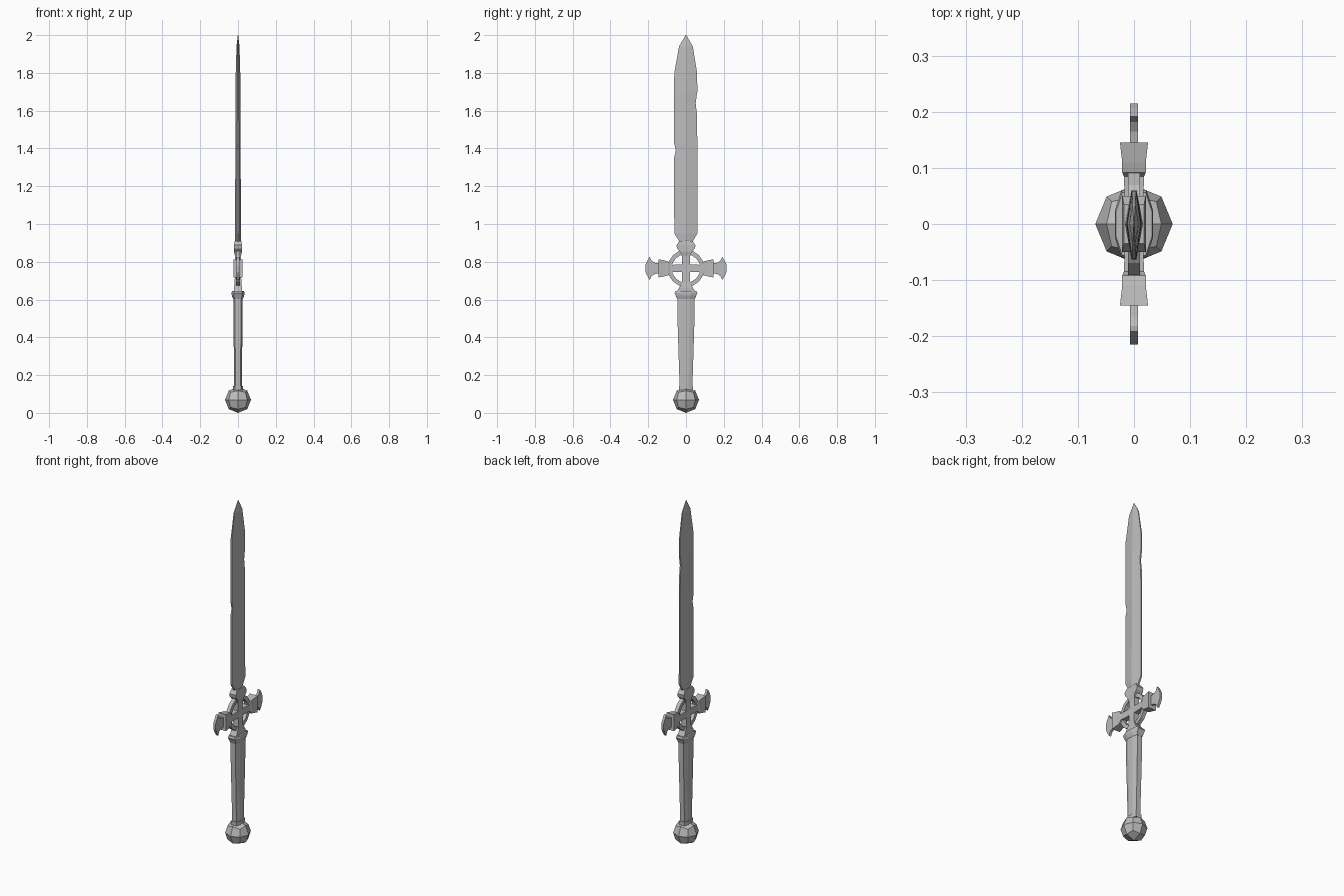
import bpy, bmesh, math
from mathutils import Vector

cube = bpy.data.objects.get("Cube")
if cube:
    bpy.data.objects.remove(cube, do_unlink=True)

steel = bpy.data.materials.new("grey steel")
steel.use_nodes = True
grey = (0.5, 0.5, 0.5, 1)
steel.diffuse_color = grey
steel.node_tree.nodes["Principled BSDF"].inputs["Base Color"].default_value = grey

GUARD_Z = 0.765


def finish(name, bm):
    bmesh.ops.remove_doubles(bm, verts=bm.verts, dist=0.0001)
    bmesh.ops.recalc_face_normals(bm, faces=bm.faces)
    mesh = bpy.data.meshes.new(name)
    bm.to_mesh(mesh)
    bm.free()
    mesh.materials.append(steel)
    obj = bpy.data.objects.new(name, mesh)
    bpy.context.collection.objects.link(obj)
    return obj


def loft(name, rings, closed=False):
    """Skin a list of equal-length point rings."""
    bm = bmesh.new()
    loops = [[bm.verts.new(p) for p in ring] for ring in rings]
    n = len(loops[0])
    pairs = list(zip(loops, loops[1:]))
    if closed:
        pairs.append((loops[-1], loops[0]))
    else:
        bm.faces.new(loops[0])
        bm.faces.new(loops[-1])
    for a, b in pairs:
        for i in range(n):
            j = (i + 1) % n
            bm.faces.new((a[i], a[j], b[j], b[i]))
    return finish(name, bm)


def octagon(z, hx, hy):
    """Flattened octagon, broad side facing x."""
    q = [(hx, 0.4 * hy), (0.65 * hx, hy)]
    pts = q + [(-x, y) for x, y in reversed(q)]
    pts += [(-x, -y) for x, y in pts]
    return [(x, y, z) for x, y in pts]


def box_ring(z, hx, hy):
    return [(hx, hy, z), (-hx, hy, z), (-hx, -hy, z), (hx, -hy, z)]


# Pommel: rounded cube
bm = bmesh.new()
bmesh.ops.create_cube(bm, size=1)
bmesh.ops.subdivide_edges(bm, edges=bm.edges, cuts=1, use_grid_fill=True)
for v in bm.verts:
    v.co = v.co.normalized() * 0.069 + Vector((0, 0, 0.069))
finish("pommel", bm)

# Grip with its two collars
loft("grip", [octagon(0.12, 0.021, 0.033), octagon(0.3, 0.022, 0.039),
              octagon(0.5, 0.024, 0.045), octagon(0.61, 0.025, 0.046)])
loft("lower_collar", [octagon(0.122, 0.026, 0.038), octagon(0.143, 0.026, 0.038)])
loft("upper_collar", [octagon(0.602, 0.026, 0.047), octagon(0.622, 0.033, 0.055),
                      octagon(0.635, 0.034, 0.061), octagon(0.645, 0.032, 0.056)])

# Upright bar of the guard, flared at both ends
loft("guard_upright", [box_ring(z, hx, hy) for z, hx, hy in (
    (0.64, 0.021, 0.05), (0.66, 0.021, 0.038), (0.69, 0.018, 0.022),
    (0.765, 0.015, 0.02), (0.83, 0.016, 0.022), (0.852, 0.021, 0.03),
    (0.87, 0.021, 0.047), (0.888, 0.021, 0.05), (0.91, 0.018, 0.035))])

# Cross bar with flared end blocks
half = [(0, 0.015, 0.02), (0.085, 0.018, 0.019), (0.092, 0.021, 0.036),
        (0.11, 0.021, 0.041), (0.145, 0.025, 0.048)]
sections = [(-y, x, z) for y, x, z in reversed(half)] + half[1:]
loft("guard_crossbar", [[(hx, y, GUARD_Z + hz), (-hx, y, GUARD_Z + hz),
                         (-hx, y, GUARD_Z - hz), (hx, y, GUARD_Z - hz)]
                        for y, hx, hz in sections])

# Thin crescent fins on the bar ends
upper = [(0.14, 0.026), (0.165, 0.03), (0.182, 0.04), (0.192, 0.061),
         (0.207, 0.036), (0.215, 0.018)]
outline = upper + [(y, -z) for y, z in reversed(upper)]
for side, label in ((1, "back"), (-1, "front")):
    loft(label + "_fin", [[(x, side * y, GUARD_Z + z) for y, z in outline]
                          for x in (-0.007, 0.007)])

# Faceted ring behind the cross
ring = []
for i in range(16):
    a = math.tau * i / 16
    ring.append([(x, r * math.cos(a), GUARD_Z + r * math.sin(a))
                 for x, r in ((0.011, 0.076), (0.011, 0.098),
                              (-0.011, 0.098), (-0.011, 0.076))])
loft("guard_ring", ring, closed=True)

# Blade: ridged section, nicked edges; z, ridge, front edge, back edge
blade = [(0.89, 0.016, -0.026, 0.026), (0.915, 0.016, -0.04, 0.04),
         (0.95, 0.016, -0.062, 0.06), (1.35, 0.014, -0.063, 0.06),
         (1.39, 0.014, -0.054, 0.06), (1.43, 0.014, -0.063, 0.06),
         (1.58, 0.013, -0.063, 0.058), (1.64, 0.013, -0.063, 0.051),
         (1.7, 0.013, -0.063, 0.06), (1.8, 0.012, -0.062, 0.059),
         (1.94, 0.008, -0.037, 0.036), (2.0, 0.001, -0.002, 0.002)]
sections = []
for z, ridge, front, back in blade:
    e = 0.3 * ridge
    sections.append([(ridge, 0, z), (e, back, z), (-e, back, z),
                     (-ridge, 0, z), (-e, front, z), (e, front, z)])
loft("blade", sections)
